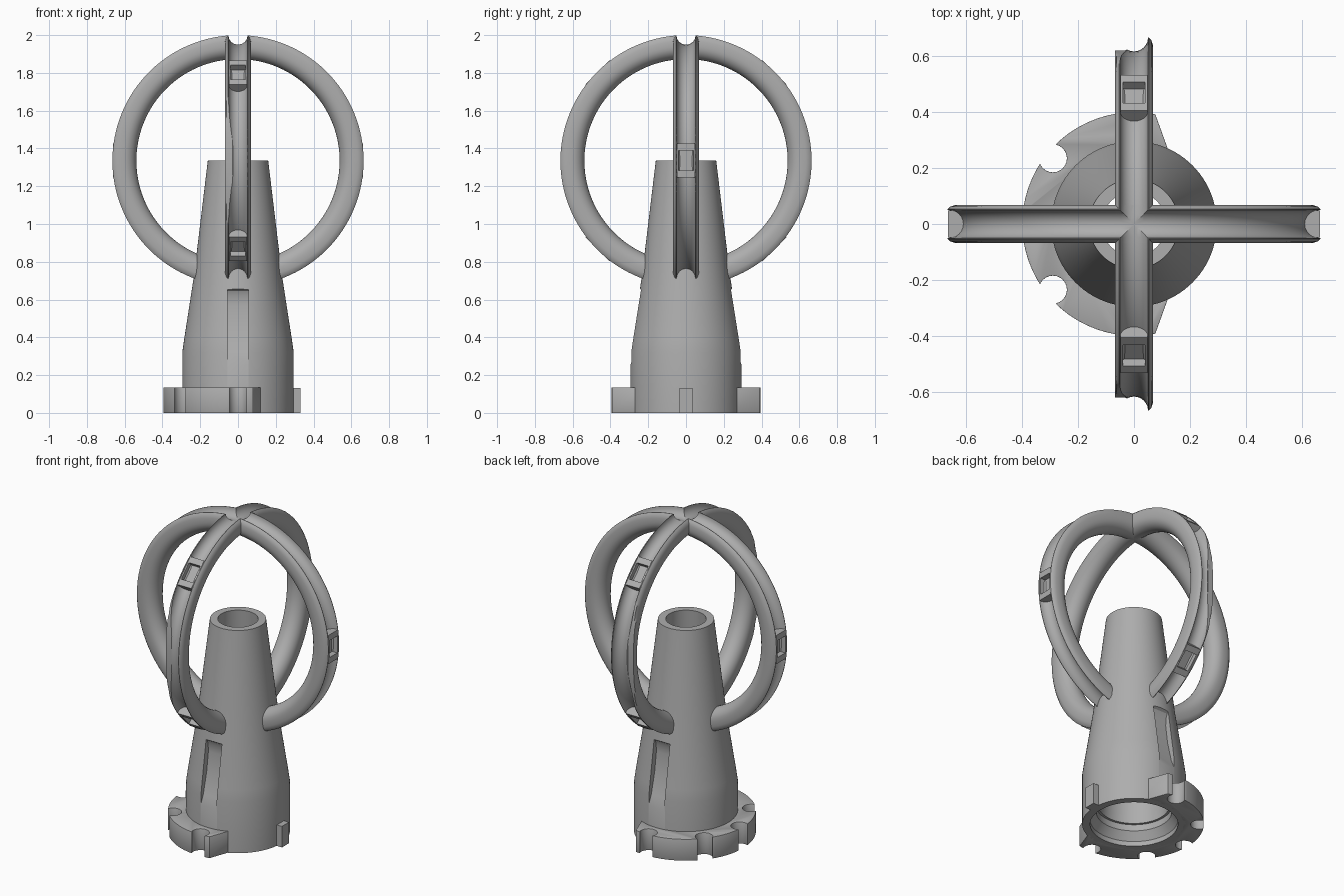
import bpy, bmesh, math
from mathutils import Matrix, Vector

if "Cube" in bpy.data.objects:
    bpy.data.objects.remove(bpy.data.objects["Cube"])

grey = bpy.data.materials.new("plain_grey")
grey.use_nodes = True
colour = (0.42, 0.42, 0.42, 1)
grey.diffuse_color = colour
grey.node_tree.nodes["Principled BSDF"].inputs["Base Color"].default_value = colour

HUB = 1.335      # height of the ring centres
RIM = 0.665      # outer radius of the rings
TUBE = 0.068     # half width of a ring
MID = 0.606      # radius of the tube centre line


def finish_mesh(name, bm):
    bmesh.ops.recalc_face_normals(bm, faces=bm.faces)
    mesh = bpy.data.meshes.new(name)
    bm.to_mesh(mesh)
    bm.free()
    obj = bpy.data.objects.new(name, mesh)
    bpy.context.collection.objects.link(obj)
    mesh.materials.append(grey)
    return obj


def sweep(name, sections, closed=False):
    """Skin a row of closed sections; cap the ends unless the row is closed."""
    bm = bmesh.new()
    rows = [[bm.verts.new(p) for p in s] for s in sections]
    n = len(rows[0])
    for i in range(len(rows) - (0 if closed else 1)):
        a, b = rows[i], rows[(i + 1) % len(rows)]
        for j in range(n):
            k = (j + 1) % n
            bm.faces.new((a[j], a[k], b[k], b[j]))
    if not closed:
        bm.faces.new(rows[0])
        bm.faces.new(rows[-1])
    return finish_mesh(name, bm)


def prism(name, outline, place, low, high):
    return sweep(name, [[place(u, v, h) for u, v in outline] for h in (low, high)])


def activate(obj):
    bpy.ops.object.select_all(action='DESELECT')
    obj.select_set(True)
    bpy.context.view_layer.objects.active = obj


def apply(obj, kind, **settings):
    mod = obj.modifiers.new(kind, kind)
    for key, value in settings.items():
        setattr(mod, key, value)
    activate(obj)
    bpy.ops.object.modifier_apply(modifier=mod.name)


def cut(obj, cutters):
    for c in cutters:
        apply(obj, 'BOOLEAN', operation='DIFFERENCE', solver='EXACT', object=c)


def smooth(obj):
    activate(obj)
    bpy.ops.object.shade_smooth_by_angle(angle=math.radians(32))


def discard(objs):
    for o in objs:
        bpy.data.objects.remove(o)


def polar(r, a):
    return r * math.cos(a), r * math.sin(a)


def upright(u, v, h):
    return (u, v, h)


# Hollow tapered body, lathed from a closed wall profile
wall = [(0.295, 0), (0.295, 0.32), (0.285, 0.39), (0.234, 0.72), (0.16, HUB),
        (0.115, HUB), (0.2, 0.12), (0.215, 0.12), (0.215, 0.08), (0.25, 0.03), (0.25, 0)]
turns = [math.tau * i / 96 for i in range(96)]
body = sweep("tapered_body", [[(*polar(r, a), z) for r, z in wall] for a in turns], True)

# Scooped grips on the front and back
scoop = [(-0.297, 0.25), (-0.265, 0.32), (-0.232, 0.45), (-0.215, 0.57),
         (-0.218, 0.62), (-0.228, 0.645), (-0.25, 0.66), (-0.4, 0.66), (-0.4, 0.25)]
scoops = [prism("grip_cutter", scoop, lambda y, z, x, s=s: (x, s * y, z), -0.055, 0.055)
          for s in (1, -1)]
cut(body, scoops)
discard(scoops)
smooth(body)

# Notched flange round the right half of the foot
start = math.radians(79)
arc = [start + (math.tau - 2 * start) * i / 60 for i in range(61)]
inner_start = math.radians(63)
inner = [inner_start + (math.tau - 2 * inner_start) * i / 60 for i in range(61)]
outline = [polar(0.398, a) for a in arc] + [polar(0.28, a) for a in reversed(inner)]
flange = prism("notched_flange", outline, upright, 0, 0.135)
notches = []
for deg in (90, 141, 180, 219, 270):
    cx, cy = polar(0.372, math.radians(deg))
    ring = [(cx + 0.05 * math.cos(a), cy + 0.05 * math.sin(a)) for a in turns[::4]]
    notches.append(prism("notch_cutter", ring, upright, -0.1, 0.3))
cut(flange, notches)
discard(notches)
apply(flange, 'BEVEL', width=0.007, segments=2, limit_method='ANGLE', angle_limit=0.8)
smooth(flange)

# Small locating tab on the left
tab = prism("locating_tab", [(0.27, -0.035), (0.33, -0.035), (0.33, 0.035), (0.27, 0.035)],
            upright, 0, 0.132)


def in_ring(spin):
    """Map width, radius and ring angle to space, for a ring turned about z."""
    turn = Matrix.Rotation(spin, 3, 'Z')

    def place(w, r, t):
        p = turn @ Vector((r * math.cos(t), w, r * math.sin(t)))
        return (p.x, p.y, p.z + HUB)
    return place


def ring_section(lip):
    """Round on the inside, shouldered on the outside; one lip may be lower."""
    pts = [(TUBE * math.cos(a), MID + TUBE * math.sin(a))
           for a in (-math.pi * i / 16 for i in range(17))]
    pts += [(-TUBE, 0.635), (-0.062, 0.655), (-0.053, RIM), (-0.03, RIM),
            (0.03, RIM), (0.053, RIM), (0.062, 0.655), (TUBE, 0.635)]
    return [(w, min(r, lip) if w < 0 else r) for w, r in pts]


# Grooved rings; the front-to-back one has a lip worn away at mid height
spins = (0, math.pi / 2)
end = math.acos(0.19 / MID)
sweep_angles = [-end + (math.pi + 2 * end) * i / 110 for i in range(111)]
rings, grooves = [], []
for spin, name in zip(spins, ("side_to_side_ring", "front_to_back_ring")):
    place = in_ring(spin)
    sections = []
    for t in sweep_angles:
        worn = max(0, 1 - (math.sin(t) / 0.5) ** 2) if spin else 0
        # Mirror the width so that the worn lip is on the model's right
        side = -1 if spin else 1
        sections.append([place(w * -side * (-1 if spin else 1) * -1, r, t)
                         if not spin else place(-w, r, t)
                         for w, r in ring_section(RIM - 0.046 * worn)])
    rings.append(sweep(name, sections))
    groove = [(0.05 * math.cos(a), RIM + 0.05 * math.sin(a)) for a in turns[::4]]
    grooves.append(sweep("groove_cutter",
                         [[place(w, r, a + 0.01) for w, r in groove] for a in turns], True))
for ring in rings:
    cut(ring, grooves)
    smooth(ring)
discard(grooves)


def housing(name, spin, angle):
    """Block filling the groove, with a square pocket in its outer face."""
    bm = bmesh.new()
    bmesh.ops.create_cube(bm, size=1)
    bmesh.ops.scale(bm, vec=(0.064, 0.096, 0.18), verts=bm.verts)
    outer = max(bm.faces, key=lambda f: f.calc_center_median().x)
    bmesh.ops.inset_region(bm, faces=[outer], thickness=0.012)
    for v in outer.verts:
        v.co.z *= 0.65
    pocket = bmesh.ops.extrude_discrete_faces(bm, faces=[outer])["faces"][0]
    bmesh.ops.translate(bm, vec=(-0.035, 0, 0), verts=pocket.verts)
    bm.transform(Matrix.Translation((0, 0, HUB)) @ Matrix.Rotation(spin, 4, 'Z')
                 @ Matrix.Rotation(-angle, 4, 'Y') @ Matrix.Translation((0.63, 0, 0)))
    return finish_mesh(name, bm)


# Housings: one on each side arm, two on each front and back arm
for label, spin, angles in (("left", 0, (0,)), ("right", math.pi, (0,)),
                            ("back", math.pi / 2, (45, -45)),
                            ("front", -math.pi / 2, (45, -45))):
    for a in angles:
        level = "upper" if a > 0 else "lower" if a < 0 else "middle"
        housing(f"{label}_{level}_housing", spin, math.radians(a))
